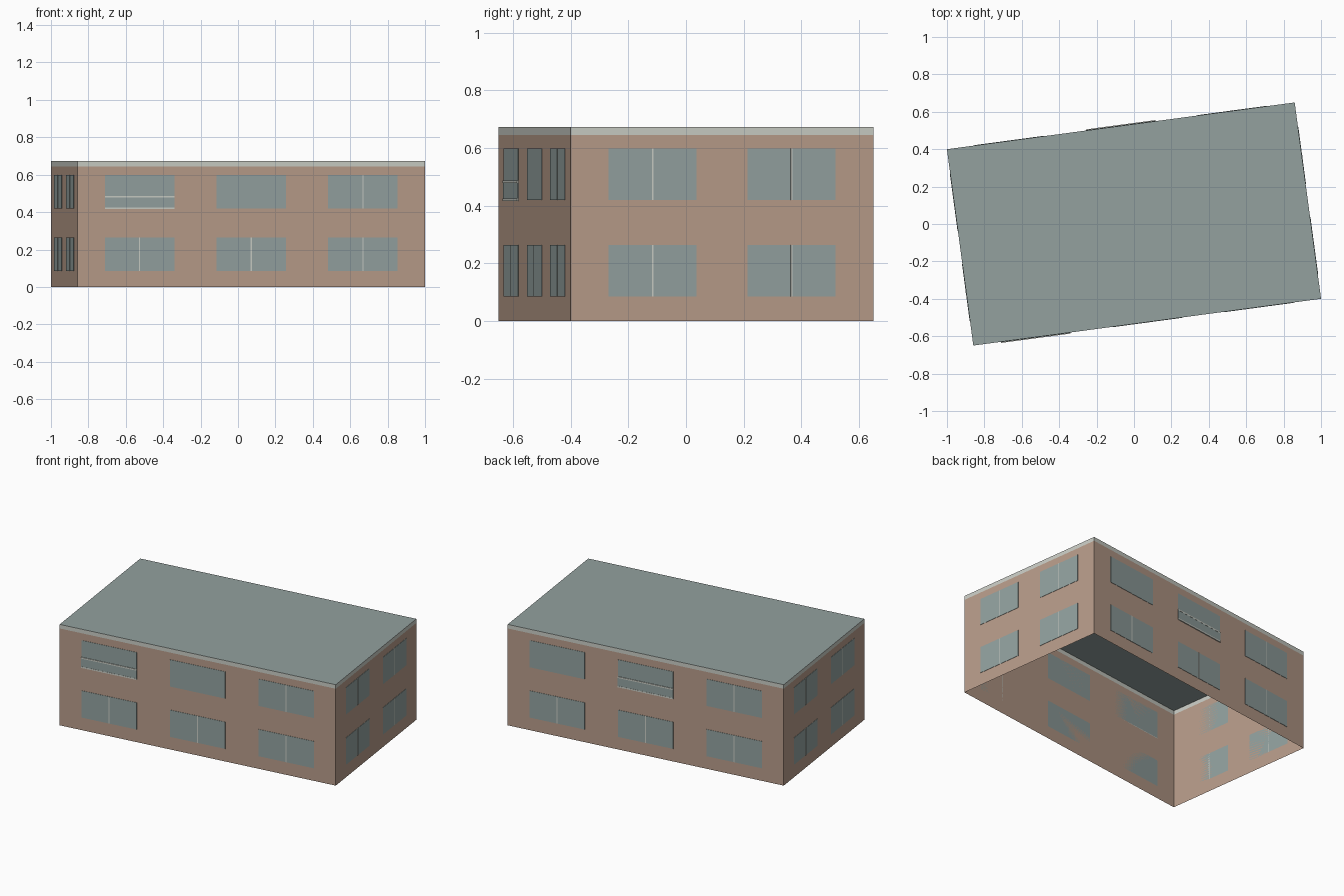
import bpy, bmesh, math
from mathutils import Matrix, Vector

cube = bpy.data.objects.get("Cube")
if cube:
    bpy.data.objects.remove(cube, do_unlink=True)

LENGTH, DEPTH = 1.876, 1.059
WALL_TOP, ROOF_Z = 0.645, 0.672
TURN = Matrix.Rotation(math.radians(7.66), 4, 'Z')


def material(name, rgb):
    linear = [((c / 255 + 0.055) / 1.055) ** 2.4 for c in rgb] + [1]
    mat = bpy.data.materials.new(name)
    mat.use_nodes = True
    mat.diffuse_color = linear
    bsdf = mat.node_tree.nodes["Principled BSDF"]
    bsdf.inputs["Base Color"].default_value = linear
    bsdf.inputs["Roughness"].default_value = 0.8
    return mat


BRICK = material("brick", (184, 156, 138))
GLASS = material("window_glass", (147, 162, 160))
ROOF = material("roof_grey", (147, 161, 159))
TRIM = material("pale_trim", (202, 205, 197))


def finish(name, bm, mat):
    mesh = bpy.data.meshes.new(name)
    bm.to_mesh(mesh)
    bm.free()
    mesh.materials.append(mat)
    obj = bpy.data.objects.new(name, mesh)
    bpy.context.collection.objects.link(obj)


def box(name, mat, size, centre, frame=TURN, keep=None):
    """Box in a given frame; keep optionally selects faces by normal."""
    bm = bmesh.new()
    bmesh.ops.create_cube(bm, size=1, matrix=Matrix.Translation(centre) @ Matrix.Diagonal((*size, 1)))
    if keep:
        bm.normal_update()
        drop = [f for f in bm.faces if not keep(f.normal)]
        bmesh.ops.delete(bm, geom=drop, context='FACES')
    bm.transform(frame)
    finish(name, bm, mat)


# Shell: open-bottomed walls, pale band and flat roof
def upright(n):
    return abs(n.z) < 0.5


band = ROOF_Z - WALL_TOP
box("walls", BRICK, (LENGTH, DEPTH, WALL_TOP), (0, 0, WALL_TOP / 2), keep=upright)
box("roof_band", TRIM, (LENGTH, DEPTH, band), (0, 0, WALL_TOP + band / 2), keep=upright)
box("roof", ROOF, (LENGTH, DEPTH, band), (0, 0, ROOF_Z - band / 2), keep=lambda n: n.z > 0.5)


# Windows: in a wall frame x runs along the wall and -y points outward
def window(name, frame, x, z, width, style):
    height = 0.179
    box(name + "_glass", GLASS, (width, 0.002, height), (x, -0.001, z), frame)
    if style == "split":
        box(name + "_mullion", TRIM, (0.006, 0.003, height), (x, -0.0015, z), frame)
    elif style == "balcony":
        box(name + "_balcony_panel", GLASS, (width, 0.005, 0.06), (x, -0.0025, 0.451), frame)
        for part, rail_z in (("top", 0.483), ("bottom", 0.421)):
            box(f"{name}_{part}_rail", TRIM, (width, 0.006, 0.009), (x, -0.003, rail_z), frame)


LONG, SHORT = (-0.602, 0, 0.602), (-0.243, 0.243)
ALL_SPLIT = ["split"] * 3
WALLS = (
    ("front", 0, DEPTH / 2, LONG, 0.376, ["balcony", "plain", "split"]),
    ("left", 90, LENGTH / 2, SHORT, 0.308, ALL_SPLIT),
    ("back", 180, DEPTH / 2, LONG, 0.376, ["plain", "balcony", "split"]),
    ("right", 270, LENGTH / 2, SHORT, 0.308, ALL_SPLIT),
)
for side, angle, offset, columns, width, upper in WALLS:
    frame = TURN @ Matrix.Rotation(math.radians(angle), 4, 'Z') @ Matrix.Translation((0, -offset, 0))
    for storey, z, styles in (("lower", 0.174, ALL_SPLIT), ("upper", 0.509, upper)):
        for i, x in enumerate(columns):
            window(f"{side}_{storey}_window_{i + 1}", frame, x, z, width, styles[i])
